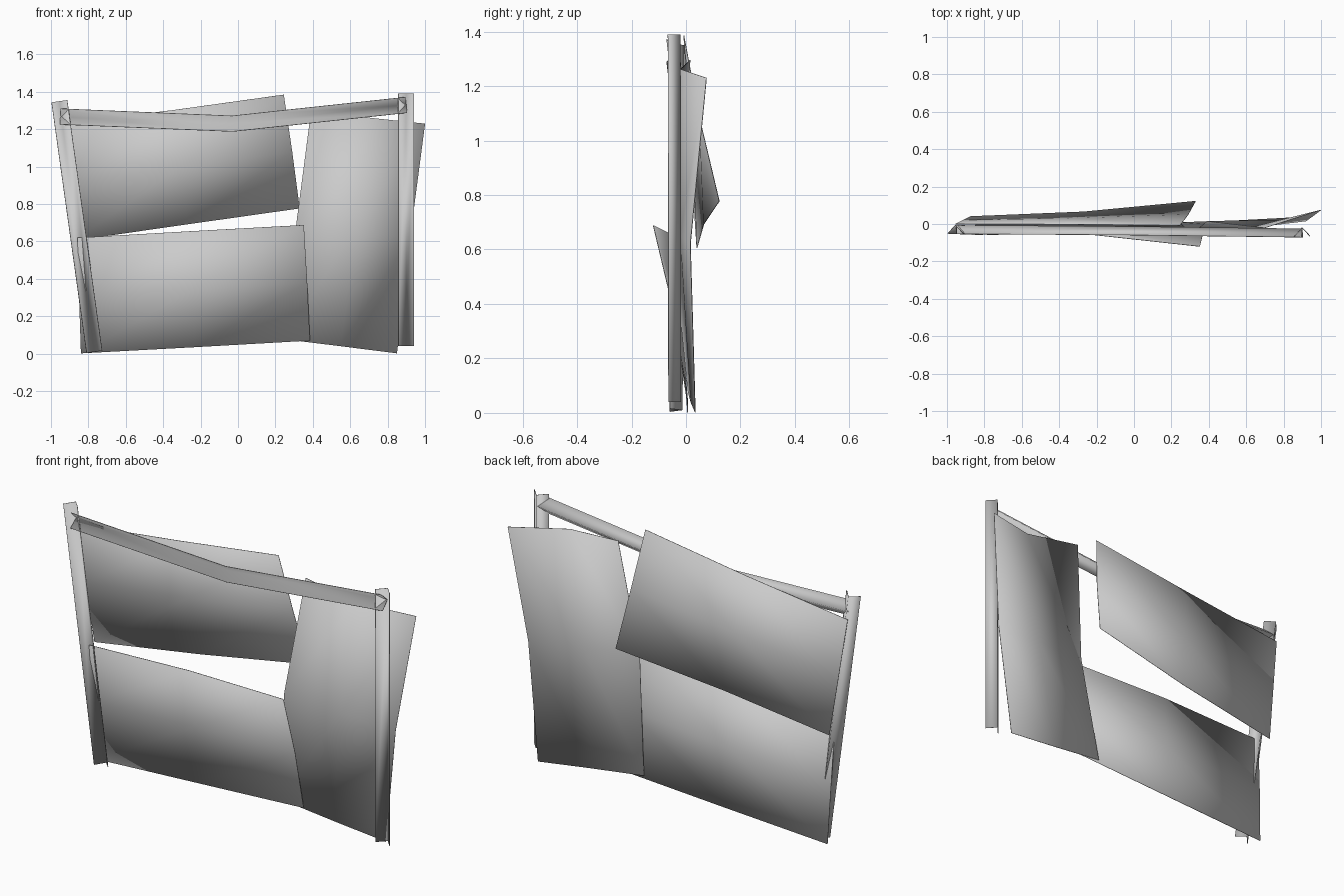
import bpy
from mathutils import Vector

if "Cube" in bpy.data.objects:
    bpy.data.objects.remove(bpy.data.objects["Cube"])


def make_object(name, verts, faces):
    mesh = bpy.data.meshes.new(name)
    mesh.from_pydata(verts, [], faces)
    mesh.shade_smooth()
    obj = bpy.data.objects.new(name, mesh)
    bpy.context.collection.objects.link(obj)
    # thin plate, smooth round its rim
    mod = obj.modifiers.new("plate", 'SOLIDIFY')
    mod.thickness = 0.003
    mod.offset = 0
    return obj


def grid_faces(rows, cols):
    return [(r * cols + c, r * cols + c + 1, (r + 1) * cols + c + 1, (r + 1) * cols + c)
            for r in range(rows - 1) for c in range(cols - 1)]


def warped_sheet(name, rows):
    """Thin bent sheet from a 3 x 3 net, rows from bottom to top."""
    make_object(name, [p for row in rows for p in row], grid_faces(3, 3))


def angle_iron(name, path, half=0.042, depth=0.045):
    """V-shaped strip, open to the front, swept along its back ridge."""
    pts = [Vector(p) for p in path]
    verts = []
    for i, p in enumerate(pts):
        d = pts[min(i + 1, len(pts) - 1)] - pts[max(i - 1, 0)]
        side = Vector((d.z, 0, -d.x)).normalized() * half
        front = Vector((0, -depth, 0))
        verts += [p - side + front, p, p + side + front]
    make_object(name, verts, grid_faces(len(pts), 3))


# Bent sheets
warped_sheet("upper_sheet", [
    [(-0.875, 0.04, 0.605), (-0.27, 0.065, 0.692), (0.33, 0.122, 0.777)],
    [(-0.915, 0.02, 0.917), (-0.31, 0.03, 0.997), (0.29, 0.05, 1.08)],
    [(-0.955, 0.0, 1.228), (-0.35, -0.002, 1.302), (0.245, -0.008, 1.385)]])
warped_sheet("lower_sheet", [
    [(-0.84, 0.006, 0.002), (-0.23, 0.006, 0.035), (0.385, 0.004, 0.07)],
    [(-0.85, -0.01, 0.31), (-0.24, -0.018, 0.345), (0.37, -0.047, 0.38)],
    [(-0.858, -0.03, 0.62), (-0.25, -0.054, 0.655), (0.352, -0.12, 0.688)]])
warped_sheet("side_sheet", [
    [(0.243, 0.008, 0.078), (0.55, 0.018, 0.04), (0.85, 0.034, 0.002)],
    [(0.31, -0.053, 0.68), (0.62, -0.02, 0.65), (0.92, 0.016, 0.62)],
    [(0.39, 0.015, 1.295), (0.70, -0.02, 1.262), (1.0, 0.075, 1.23)]])

# Angle iron frame
angle_iron("left_post", [(-0.768, -0.014, 0.01), (-0.955, -0.006, 1.35)])
angle_iron("right_post", [(0.899, -0.019, 0.04), (0.899, -0.021, 1.39)])
angle_iron("top_rail", [(-0.95, -0.008, 1.268), (-0.03, -0.014, 1.23), (0.9, -0.026, 1.33)])
